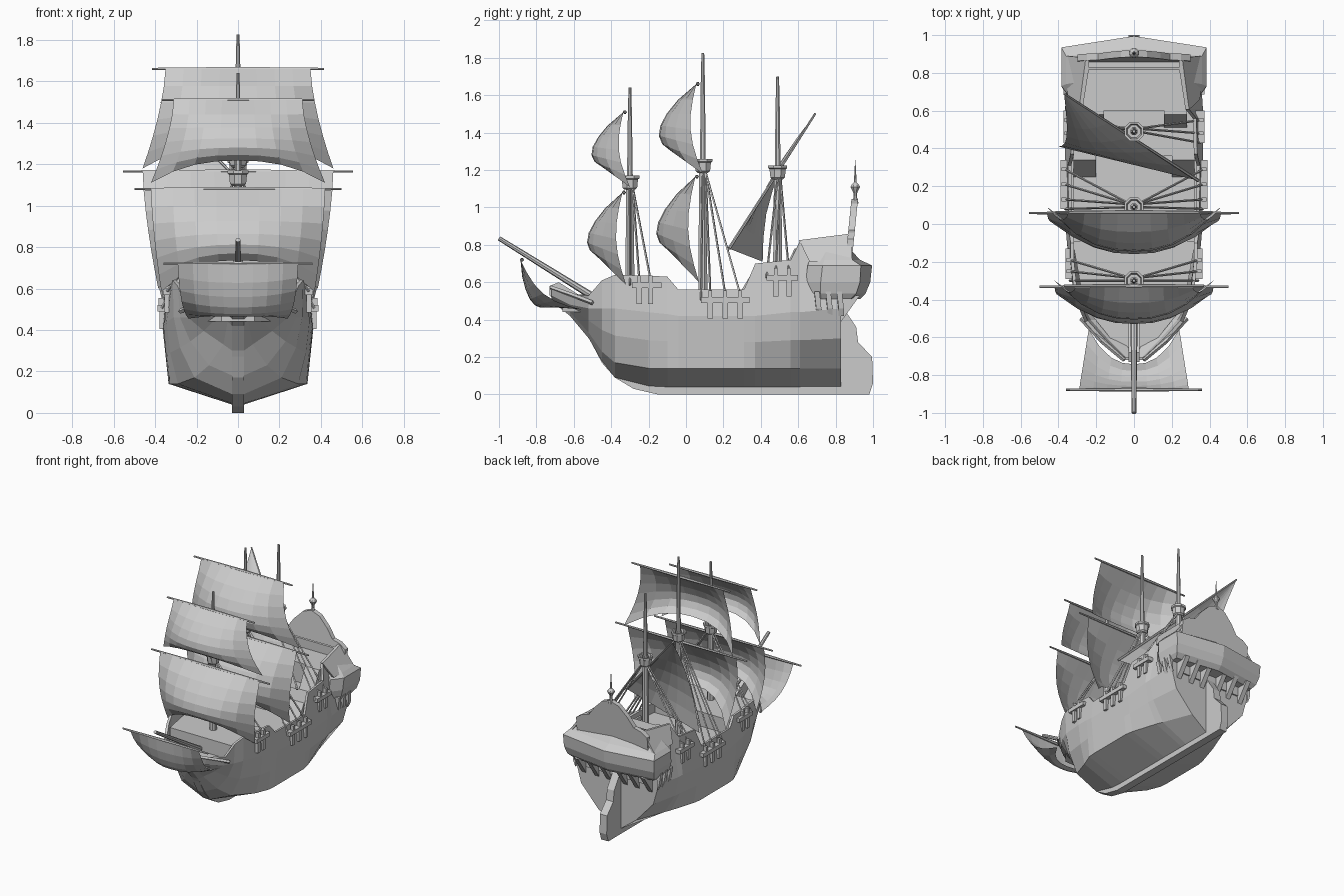
import bpy, bmesh, math
from mathutils import Vector

if "Cube" in bpy.data.objects:
    bpy.data.objects.remove(bpy.data.objects["Cube"])


def mesh(name, verts, faces):
    me = bpy.data.meshes.new(name)
    me.from_pydata([tuple(v) for v in verts], [], faces)
    bm = bmesh.new()
    bm.from_mesh(me)
    bmesh.ops.recalc_face_normals(bm, faces=bm.faces)
    bm.to_mesh(me)
    bm.free()
    ob = bpy.data.objects.new(name, me)
    bpy.context.collection.objects.link(ob)
    return ob


def loft(name, rings, closed=True, caps=(True, True)):
    n = len(rings[0])
    verts = [p for r in rings for p in r]
    faces = [(i * n + j, i * n + (j + 1) % n, (i + 1) * n + (j + 1) % n, (i + 1) * n + j)
             for i in range(len(rings) - 1) for j in range(n if closed else n - 1)]
    if caps[0]:
        faces.append(tuple(range(n)))
    if caps[1]:
        faces.append(tuple(range(len(verts) - n, len(verts))))
    return mesh(name, verts, faces)


def slab(name, yz, x0, x1):
    """Side profile extruded along x."""
    return loft(name, [[(x, y, z) for y, z in yz] for x in (x0, x1)])


def box(name, a, b):
    return slab(name, [(a[1], a[2]), (b[1], a[2]), (b[1], b[2]), (a[1], b[2])], a[0], b[0])


def beam(name, p, q, r0, r1=None, n=6):
    p, q = Vector(p), Vector(q)
    r1 = r0 if r1 is None else r1
    rot = (q - p).to_track_quat('Z', 'Y')
    circle = [Vector((math.cos(2 * math.pi * k / n), math.sin(2 * math.pi * k / n), 0)) for k in range(n)]
    return loft(name, [[c + rot @ (d * r) for d in circle] for c, r in ((p, r0), (q, r1))])


def lathe(name, y, profile, n=8):
    return loft(name, [[(r * math.cos(2 * math.pi * (k + .5) / n), y + r * math.sin(2 * math.pi * (k + .5) / n), z)
                        for k in range(n)] for r, z in profile])


# Hull shell: y, bottom z, chine, wale, rail, side bulge between chine and wale
stations = [
    (-.72, .50, (.03, .51), (.05, .53), (.06, .57), 0),
    (-.62, .42, (.05, .44), (.15, .48), (.17, .53), 0),
    (-.52, .30, (.07, .33), (.24, .46), (.26, .53), .01),
    (-.45, .18, (.14, .23), (.28, .46), (.29, .61), .02),
    (-.38, .09, (.21, .17), (.31, .46), (.315, .64), .02),
    (-.20, .045, (.29, .14), (.345, .44), (.335, .635), .01),
    (-.10, .04, (.33, .14), (.355, .43), (.335, .63), 0),
    (-.04, .04, (.335, .14), (.36, .42), (.345, .56), 0),
    (.31, .04, (.335, .14), (.365, .42), (.35, .56), 0),
    (.37, .04, (.325, .14), (.365, .42), (.335, .70), .005),
    (.56, .04, (.265, .14), (.365, .44), (.33, .72), .025),
    (.61, .04, (.245, .14), (.365, .44), (.29, .82), .03),
    (.83, .04, (.16, .14), (.35, .46), (.25, .85), .05),
]
rings = []
for y, zb, c, w, rail, bulge in stations:
    mid = ((c[0] + w[0]) / 2 + bulge, (c[1] + w[1]) / 2)
    half = [(.028, zb), c, mid, w, rail]
    rings.append([(-x, y, z) for x, z in reversed(half)] + [(x, y, z) for x, z in half])
hull = loft("hull", rings, closed=False)
mod = hull.modifiers.new("thickness", 'SOLIDIFY')
mod.thickness, mod.offset = .018, -1

# Keel, stem and rudder
slab("keel_and_stem", [(-.73, .58), (-.68, .60), (-.60, .55), (-.52, .5), (-.40, .18), (-.2, .06), (.83, .06), (.83, 0),
                       (-.15, 0), (-.28, .03), (-.38, .09), (-.45, .17), (-.55, .36), (-.63, .43), (-.73, .53)], -.03, .03)
slab("rudder", [(.82, 0), (.98, 0), (1, .06), (.995, .2), (.92, .28), (.91, .36), (.87, .42), (.82, .5)], -.03, .03)


# Decks, solid down to form the bulkheads
def deck(name, y0, y1, w0, w1, z):
    loft(name, [[(-w0, y0, h), (w0, y0, h), (w1, y1, h), (-w1, y1, h)] for h in (.44, z)])


deck("beak_deck", -.66, -.45, .08, .25, .48)
deck("forecastle_deck", -.45, -.09, .26, .325, .59)
deck("main_deck", -.09, .36, .335, .34, .48)
deck("quarter_deck", .36, .60, .335, .325, .63)
deck("poop_deck", .60, .84, .285, .255, .78)
for s in (-1, 1):
    slab("lower_stairs", [(.25, .48), (.36, .48), (.36, .63), (.34, .63)], s * .2, s * .32)
    slab("upper_stairs", [(.51, .63), (.60, .63), (.60, .78), (.58, .78)], s * .16, s * .28)
    # Slanted quarter panel between gallery and poop rail
    loft("quarter_panel", [[(s * (.35 - d), .66, .71), (s * (.365 - d), .89, .71), (s * (.255 - d), .88, .86),
                            (s * (.292 - d), .605, .825)] for d in (0, .02)])
    # Head rails at the bow
    beam("head_rail", (s * .05, -.72, .57), (s * .17, -.62, .535), .012, n=4)
    beam("head_rail", (s * .17, -.62, .535), (s * .28, -.50, .49), .012, n=4)


# Stern gallery
def gallery_ring(z, w, yf, y1, yc):
    half = [(w - .06, yf), (w, yf + .08), (w, y1)]
    return [(x, y, z) for x, y in half] + [(0, yc, z)] + [(-x, y, z) for x, y in reversed(half)]


loft("stern_gallery", [gallery_ring(.51, .345, .65, .88, .93), gallery_ring(.54, .365, .64, .91, .96),
                       gallery_ring(.60, .38, .64, .93, .985), gallery_ring(.69, .385, .65, .935, .995),
                       gallery_ring(.72, .36, .66, .89, .93), gallery_ring(.775, .305, .67, .86, .88)])

# Pointed brackets under the gallery
for x in (-.28, -.17, -.07, .07, .17, .28):
    slab("stern_bracket", [(.77, .40), (.83, .39), (.93, .53), (.80, .53)], x - .018, x + .018)
for s in (-1, 1):
    for y in (.70, .76, .82):
        loft("side_bracket", [[(s * .34, y + d, .55), (s * .372, y + d, .55), (s * .362, y + d + .01, .46),
                               (s * .345, y + d + .01, .42)] for d in (-.014, .014)])

# Crowned stern board, raked aft
crown = [(.30, .68), (.30, .83), (.25, .865), (.19, .88), (.14, .95), (.07, 1.02), (0, 1.045)]
crown += [(-x, z) for x, z in reversed(crown[:-1])]
loft("stern_board", [[(x, y + .10 * (z - .7), z) for x, z in crown] for y in (.85, .885)])
lathe("stern_lantern", .905, [(.02, 1.02), (.009, 1.06), (.012, 1.08), (.028, 1.11), (.022, 1.12), (.008, 1.135),
                              (.006, 1.17), (.001, 1.255)])

# Masts with tops: name, y, foot z, top platform z, tip z
for name, y, z0, zt, z1 in (("fore", -.30, .5, 1.17, 1.64), ("main", .09, .45, 1.26, 1.825), ("mizzen", .49, .6, 1.225, 1.70)):
    lathe(name + "_mast", y, [(.027, z0), (.021, zt)])
    lathe(name + "_topmast", y, [(.017, zt - .02), (.012, z1 - .15), (.008, z1)])
    lathe(name + "_crows_nest", y, [(.03, zt - .075), (.042, zt - .065), (.047, zt - .02), (.055, zt - .015),
                                    (.055, zt), (.043, zt), (.036, zt - .03)])
beam("bowsprit", (0, -.46, .50), (0, -1, .835), .02, .012, 8)

# Channels and shrouds: mast y, nest z, plate y range, plate z, outer x, shroud ys
for my, nz, y0, y1, z, xo, feet in ((-.30, 1.11, -.29, -.13, .585, .362, (-.25, -.19)),
                                    (.09, 1.19, .08, .34, .505, .388, (.13, .21, .29)),
                                    (.49, 1.16, .43, .60, .625, .372, (.48, .55))):
    for s in (-1, 1):
        box("channel", (s * .32, y0, z - .015), (s * xo, y1, z + .015))
        for y in feet:
            box("chain_plate", (s * .33, y - .014, z - .10), (s * (xo - .008), y + .014, z))
            box("deadeye", (s * (xo - .03), y - .01, z), (s * (xo - .005), y + .01, z + .05))
            beam("shroud", (s * (xo - .02), y, z + .03), (s * .02, my + .015, nz), .006, n=4)
        beam("shroud", (s * (xo - .02), feet[0] - .05, z), (s * .02, my, nz), .006, n=4)


# Square sails: head and clew positions in side view, half widths, belly depth, foot arch
def square_sail(name, head, clew, yard, wt, wb, belly, arch, edge=.22, nu=8, nv=6):
    cy, cz = clew[0] - head[0], clew[1] - head[1]
    length = math.hypot(cy, cz)
    rows = []
    for j in range(nv + 1):
        v = j / nv
        row = []
        for i in range(nu + 1):
            u = 2 * i / nu - 1
            full = 1 - abs(u) ** 2.4
            t = v * (1 - arch * v * full)
            # edges return to the clew, the middle keeps its curve
            round_v = math.sin(math.pi * .76 * v) ** .8
            d = belly * (full * round_v + edge * (1 - full) * max(0, math.sin(math.pi * v)))
            row.append((u * (wt + (wb - wt) * v ** 1.5), head[0] + cy * t + cz / length * d,
                        head[1] + cz * t - cy / length * d))
        rows.append(row)
    loft(name, rows, closed=False, caps=(False, False))
    for s in (-1, 1):
        beam(name + "_yard", (0, head[0] + .008, head[1]), (s * yard, head[0] + .008, head[1]), .011, .006)


square_sail("fore_topsail", (-.335, 1.51), (-.30, 1.11), .37, .31, .42, .19, .30)
square_sail("fore_course", (-.34, 1.08), (-.32, .585), .50, .42, .37, .20, .32)
square_sail("main_topsail", (.055, 1.66), (.09, 1.18), .415, .35, .46, .22, .28)
square_sail("main_course", (.05, 1.165), (.07, .60), .555, .46, .385, .22, .32)
square_sail("spritsail", (-.885, .72), (-.56, .455), .36, .29, .24, .14, .36, .45)

# Lateen sail and its slanted yard on the mizzen
tack, peak, clew = Vector((.34, .23, .78)), Vector((-.37, .69, 1.5)), Vector((-.40, .41, .71))
beam("lateen_yard", tack, peak, .009, .006)
rows = []
for j in range(7):
    v = j / 6
    row = []
    for i in range(7):
        u = i / 6
        p = tack.lerp(peak, v).lerp(clew.lerp(peak, v), u)
        row.append(p + Vector((.03, -.09, -.01)) * max(0, math.sin(math.pi * v)) * math.sin(math.pi * .6 * u))
    rows.append(row)
loft("lateen_sail", rows, closed=False, caps=(False, False))
